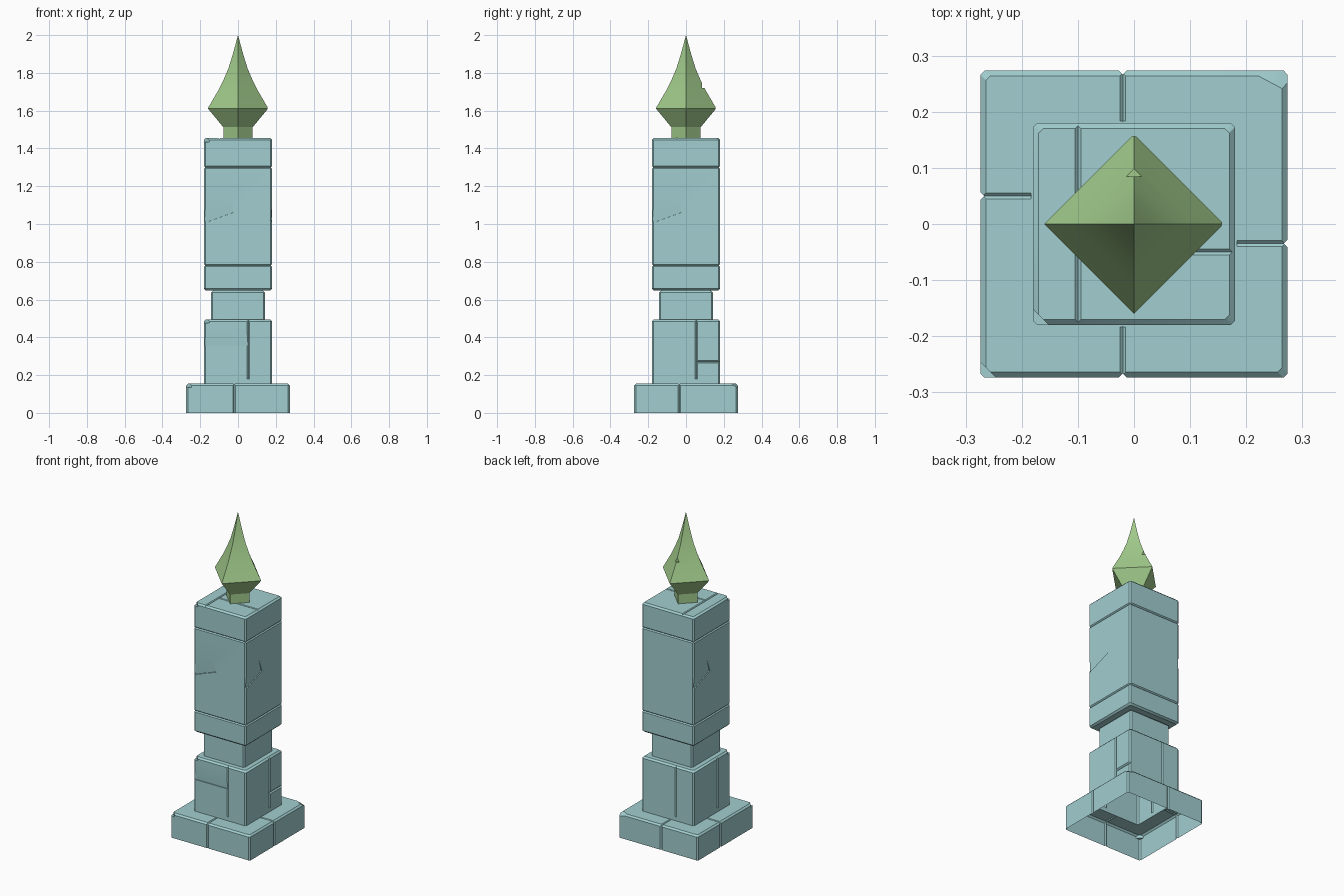
import bpy, bmesh
from math import radians, pi
from mathutils import Matrix, Euler

if "Cube" in bpy.data.objects:
    bpy.data.objects.remove(bpy.data.objects["Cube"])


def new_object(name, bm):
    me = bpy.data.meshes.new(name)
    bm.to_mesh(me)
    bm.free()
    ob = bpy.data.objects.new(name, me)
    bpy.context.collection.objects.link(ob)
    return ob


def stack(name, profile, chamfer, turn, color):
    """Skin square rings (half width, height), with optional cut corners."""
    bm = bmesh.new()
    loops = []
    for h, z in profile:
        ring = []
        for side in range(4):
            r = Matrix.Rotation(side * pi / 2 + turn, 3, 'Z')
            ends = (h - chamfer, -h + chamfer) if chamfer else (h,)
            ring += [bm.verts.new(r @ Matrix.Translation((u, -h, z)).translation) for u in ends[::-1]]
        loops.append(ring)
    for a, b in zip(loops, loops[1:]):
        for i in range(len(a)):
            bm.faces.new((a[i - 1], a[i], b[i], b[i - 1]))
    bm.faces.new(loops[0][::-1])
    bm.faces.new(loops[-1])
    bmesh.ops.remove_doubles(bm, verts=bm.verts[:], dist=1e-5)
    bmesh.ops.recalc_face_normals(bm, faces=bm.faces[:])
    ob = new_object(name, bm)
    m = bpy.data.materials.new(name)
    m.diffuse_color = color
    m.use_nodes = True
    m.node_tree.nodes["Principled BSDF"].inputs["Base Color"].default_value = m.diffuse_color
    ob.data.materials.append(m)
    return ob


def cutter(side, loc, size, rot=(0, 0, 0)):
    """Box placed as if on the front, then swung to side 0-3."""
    bm = bmesh.new()
    m = (Matrix.Rotation(side * pi / 2, 4, 'Z') @ Matrix.Translation(loc)
         @ Euler([radians(a) for a in rot]).to_matrix().to_4x4()
         @ Matrix.Diagonal((*size, 1)))
    bmesh.ops.create_cube(bm, size=1, matrix=m)
    ob = new_object("cutter", bm)
    ob.hide_render = True
    return ob


def crack(side, axis, loc, length, w=.013):
    """V groove: a square bar turned 45 degrees about its length."""
    size, rot = [w] * 3, [0] * 3
    k = "xyz".index(axis)
    size[k], rot[k] = length, 45
    return cutter(side, loc, size, rot)


def carve(ob, cutters, floor):
    for c in cutters:
        m = ob.modifiers.new("cut", 'BOOLEAN')
        m.operation, m.solver, m.object = 'DIFFERENCE', 'EXACT', c
    dg = bpy.context.evaluated_depsgraph_get()
    me = bpy.data.meshes.new_from_object(ob.evaluated_get(dg))
    ob.modifiers.clear()
    ob.data = me
    for c in cutters:
        bpy.data.objects.remove(c)
    # open underside
    bm = bmesh.new()
    bm.from_mesh(me)
    low = [f for f in bm.faces if all(v.co.z < floor + 1e-4 for v in f.verts)]
    bmesh.ops.delete(bm, geom=low, context='FACES')
    bm.to_mesh(me)
    bm.free()
    bpy.ops.object.select_all(action='DESELECT')
    ob.select_set(True)
    bpy.context.view_layer.objects.active = ob
    bpy.ops.object.shade_smooth_by_angle(angle=radians(30))


# stone pillar: base, lower block, neck and tall block as one open shell
BASE, SHAFT, NECK = .274, .18, .142
z = [0, .155, .495, .648, 1.455]
edge = .01
profile = []
for h, z0, z1 in zip((BASE, SHAFT, NECK, SHAFT), z, z[1:]):
    if z0 == z[3]:
        profile += [(h - edge, z0), (h, z0 + edge)]
    else:
        profile.append((h, z0))
    profile += [(h, z1 - edge), (h - edge, z1)]
pillar = stack("stone_pillar", profile, .008, 0, (.36, .62, .63, 1))

cuts = []
for side in range(4):
    # horizontal seams round the tall block
    cuts += [crack(side, "x", (0, -SHAFT - .003, s), .5) for s in (.78, 1.3)]
    # upright cracks in the base and lower block
    u = (-.02, -.035, .02, -.05)[side]
    cuts.append(crack(side, "z", (u, -BASE - .002, 0), .4))
    cuts.append(crack(side, "y", (u, -BASE, z[1] + .004), .18))
    cuts.append(crack(side, "z", (.055, -SHAFT - .003, .34), .32))
    # shallow slanted chips on the tall block
    if side != 2:
        cuts.append(cutter(side, (-.12, -SHAFT - .009, 1.1), (.16, .02, .14), (4, -20, 0)))
# recessed panels on the lower block
cuts.append(cutter(0, (-.065, -.19, .415), (.24, .02, .125), (4, 0, 0)))
cuts.append(crack(1, "x", (.12, -SHAFT - .002, .27), .13))
# cracks across the top
cuts.append(crack(0, "y", (-.1, 0, z[4] + .004), .5))
cuts.append(crack(0, "x", (.055, -.05, z[4] + .004), .31))
# broken corners
cuts.append(cutter(2, (-.262, -.272, z[1]), (.09, .05, .03), (35, 0, -28)))
for h, top in ((BASE, z[1]), (SHAFT, z[2]), (SHAFT, z[4])):
    cuts.append(cutter(0, (-h, -h, top), (.04, .04, .04), (0, 0, 45)))
carve(pillar, cuts, 0)

# four-sided spearhead finial; radii are corner distances
tip = [(.078, z[4]), (.078, 1.513), (.16, 1.612), (.103, 1.71), (.076, 1.765),
       (.052, 1.82), (.027, 1.9), (0, 2)]
finial = stack("finial", [(r / 2 ** .5, h) for r, h in tip], 0, pi / 4, (.36, .6, .26, 1))
# nick at the back and two blunted corners
nicks = [cutter(2, (0, -.135, 1.752), (.1, .1, .065))]
nicks += [cutter(s, (0, -.177, 1.61), (.1, .04, .1), (0, 0, -12)) for s in (1, 2)]
carve(finial, nicks, z[4])
